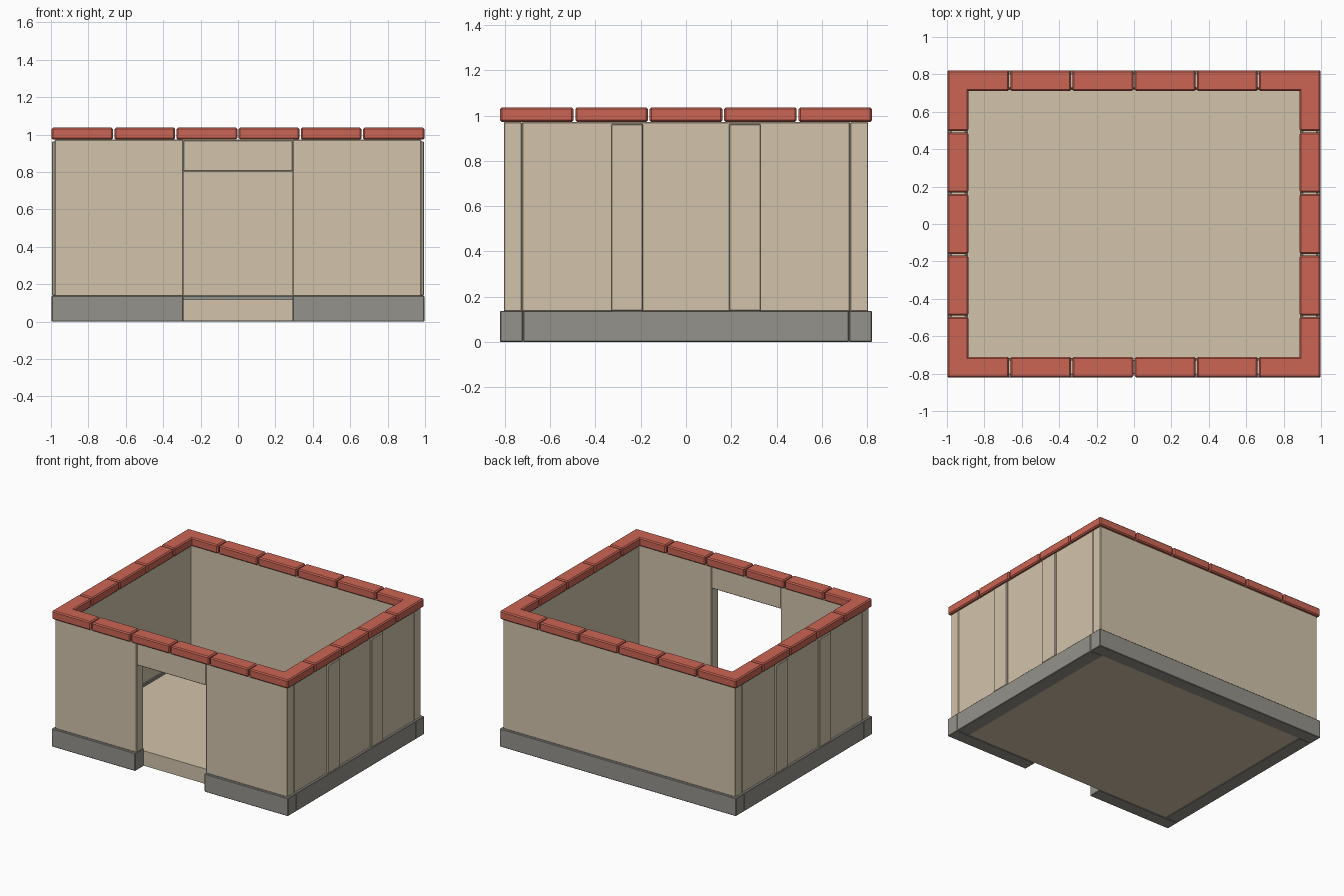
import bpy

if "Cube" in bpy.data.objects:
    bpy.data.objects.remove(bpy.data.objects["Cube"])


def material(name, rgb):
    m = bpy.data.materials.new(name)
    m.diffuse_color = (*rgb, 1)
    m.use_nodes = True
    m.node_tree.nodes["Principled BSDF"].inputs["Base Color"].default_value = m.diffuse_color
    return m


PLASTER = material("plaster", (0.65, 0.55, 0.41))
STONE = material("stone", (0.30, 0.29, 0.26))
BRICK = material("brick", (0.60, 0.13, 0.09))


def box(name, x, y, z, mat, bevel=0.004):
    """Bevelled box given by its (min, max) range on each axis."""
    bpy.ops.mesh.primitive_cube_add(
        size=1, location=[(r[0] + r[1]) / 2 for r in (x, y, z)])
    ob = bpy.context.object
    ob.name = name
    ob.scale = [r[1] - r[0] for r in (x, y, z)]
    bpy.ops.object.transform_apply(location=False, rotation=False, scale=True)
    ob.data.materials.append(mat)
    if bevel:
        mod = ob.modifiers.new("bevel", 'BEVEL')
        mod.width = bevel
        mod.segments = 1
    return ob


def span(side, inner, outer):
    """Range from inner to outer distance on the given side of the centre."""
    return tuple(sorted((side * inner, side * outer)))


X, Y = 0.997, 0.822              # outer half sizes
DOOR = 0.292                     # half width of the doorway
WALL_Z, BASE_Z, CAP_Z = (0.135, 0.972), (0, 0.138), (0.972, 1.037)

# floor slab, also the door threshold
box("floor", (-0.89, 0.89), (-0.72, 0.72), (0.004, 0.118), PLASTER, 0)

# back wall and plinth
box("back_wall", (-0.98, 0.98), (0.725, 0.805), WALL_Z, PLASTER)
box("back_plinth", (-X, X), (0.72, Y), BASE_Z, STONE)

# lintel over the doorway
box("door_lintel", (-DOOR, DOOR), (-0.803, -0.727), (0.803, 0.97), PLASTER)

for s, side in ((-1, "left"), (1, "right")):
    # front wall and plinth halves beside the doorway
    box(f"front_wall_{side}", span(s, DOOR, 0.98), (-0.805, -0.725), WALL_Z, PLASTER)
    box(f"front_plinth_{side}", span(s, DOOR, X), (-Y, -0.72), BASE_Z, STONE)
    # side wall, plinth and two shallow pilasters
    box(f"{side}_wall", span(s, 0.90, 0.98), (-0.725, 0.725), WALL_Z, PLASTER)
    box(f"{side}_plinth", span(s, 0.89, X), (-0.72, 0.72), BASE_Z, STONE)
    for t, end in ((-1, "front"), (1, "back")):
        box(f"{side}_pilaster_{end}", span(s, 0.93, 0.994), span(t, 0.19, 0.33),
            (0.138, 0.963), PLASTER)


# brick coping: two long rows and two short rows overlapping at the corners
def brick_row(name, axis, s, half, inner, outer, count):
    step = 2 * half / count
    for i in range(count):
        a = -half + i * step
        along = (a + (0.004 if i else 0),
                 a + step - (0.004 if i < count - 1 else 0))
        across = span(s, inner, outer)
        x, y = (along, across) if axis == 'X' else (across, along)
        box(f"{name}_{i + 1}", x, y, CAP_Z, BRICK, 0.008)


for s, ends in ((-1, ("front", "left")), (1, ("back", "right"))):
    brick_row(f"{ends[0]}_coping_brick", 'X', s, X, 0.71, Y, 6)
    brick_row(f"{ends[1]}_coping_brick", 'Y', s, Y, 0.885, X, 5)
